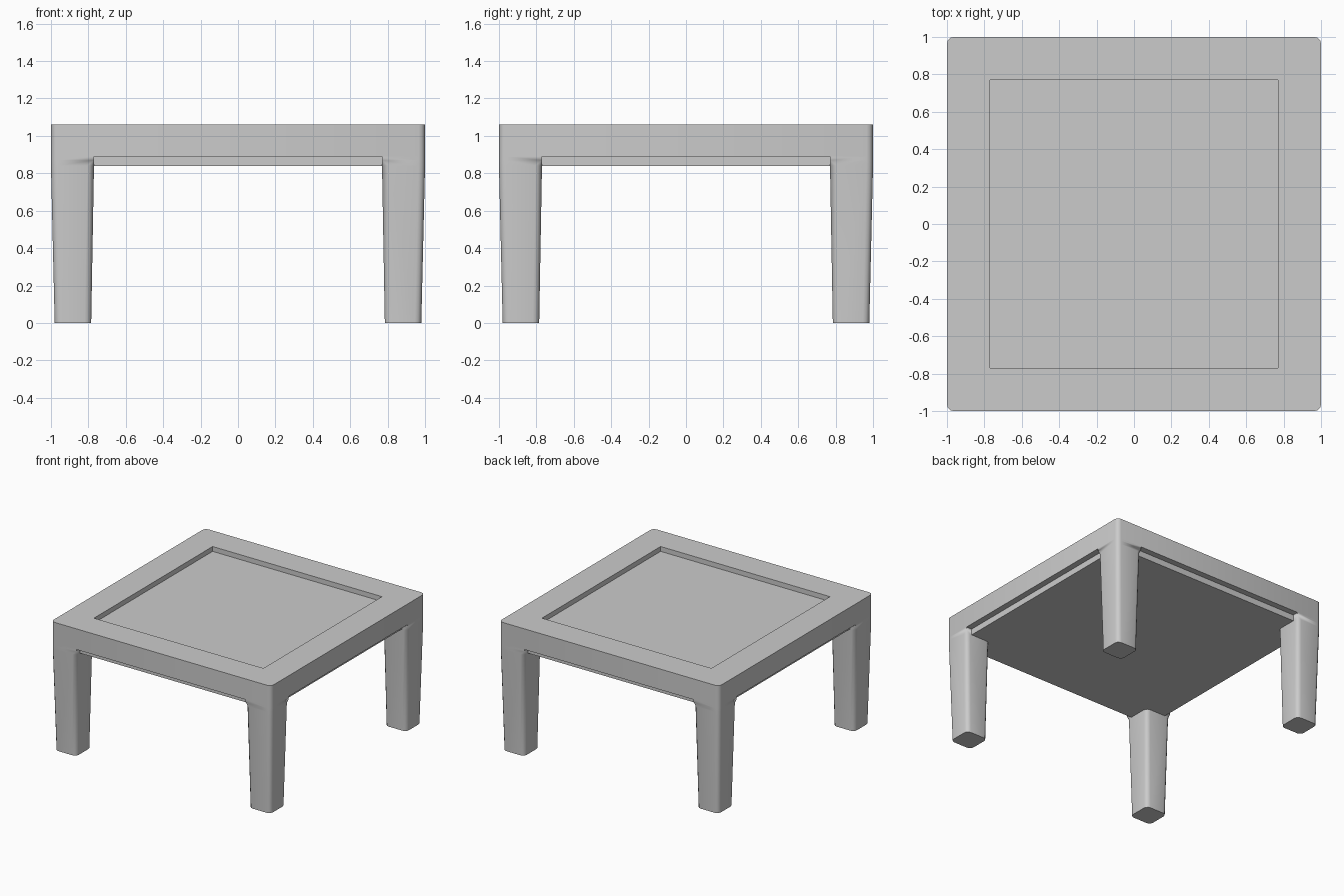
import bpy
import bmesh
import math

if "Cube" in bpy.data.objects:
    bpy.data.objects.remove(bpy.data.objects["Cube"])

TOP, FRAME_LOW, PLATE_LOW, PANEL_TOP = 1.06, 0.89, 0.84, 1.02
INNER = 0.77      # inner edge of the frame and the legs
RADIUS = 0.035    # rounding of the vertical corners
STEPS = 3


def square(lo, hi, z, radii):
    """Square from (lo, lo) to (hi, hi), with one corner radius per corner."""
    corners = [(hi, hi, -1, -1), (lo, hi, 1, -1), (lo, lo, 1, 1), (hi, lo, -1, 1)]
    points = []
    for i, (x, y, sx, sy) in enumerate(corners):
        r = radii[i]
        for k in range(STEPS + 1):
            a = math.pi / 2 * (i + k / STEPS)
            points.append((x + sx * r + r * math.cos(a), y + sy * r + r * math.sin(a), z))
    return points


def loft(name, rings, closed=False, cap_end=True):
    """Skin a list of rings; closed joins the last ring to the first."""
    bm = bmesh.new()
    loops = [[bm.verts.new(p) for p in ring] for ring in rings]
    pairs = list(zip(loops, loops[1:]))
    if closed:
        pairs.append((loops[-1], loops[0]))
    else:
        bm.faces.new(loops[0][::-1])
        if cap_end:
            bm.faces.new(loops[-1])
    for a, b in pairs:
        for i in range(len(a)):
            j = (i + 1) % len(a)
            bm.faces.new((a[i], a[j], b[j], b[i]))
    bmesh.ops.remove_doubles(bm, verts=bm.verts, dist=0.0001)
    bmesh.ops.recalc_face_normals(bm, faces=bm.faces)
    mesh = bpy.data.meshes.new(name)
    bm.to_mesh(mesh)
    bm.free()
    obj = bpy.data.objects.new(name, mesh)
    bpy.context.collection.objects.link(obj)
    bpy.ops.object.select_all(action='DESELECT')
    obj.select_set(True)
    bpy.context.view_layer.objects.active = obj
    bpy.ops.object.shade_smooth_by_angle(angle=math.radians(32))
    return obj


ROUND = [RADIUS] * 4
SHARP = [0] * 4
OUTER_ROUND = [RADIUS, 0, 0, 0]

# Raised border around the table top
loft("top_frame", [
    square(-1, 1, FRAME_LOW, ROUND),
    square(-1, 1, TOP, ROUND),
    square(-INNER, INNER, TOP, SHARP),
    square(-INNER, INNER, FRAME_LOW, SHARP),
], closed=True)

# Recessed panel with the wider plate hanging just below the frame
loft("table_panel", [
    square(-0.95, 0.95, PLATE_LOW, SHARP),
    square(-0.95, 0.95, FRAME_LOW, SHARP),
    square(-INNER, INNER, FRAME_LOW, SHARP),
    square(-INNER, INNER, PANEL_TOP, SHARP),
])

# Tapered legs: rounded edges run out into square corners under the frame
legs = loft("legs", [
    square(0.785, 0.98, 0, ROUND),
    square(INNER, 1, PLATE_LOW, ROUND),
    square(INNER, 1, PLATE_LOW + 0.03, OUTER_ROUND),
    square(INNER, 1, FRAME_LOW, OUTER_ROUND),
], cap_end=False)
mirror = legs.modifiers.new("four_corners", 'MIRROR')
mirror.use_axis = (True, True, False)
mirror.use_mirror_merge = False
